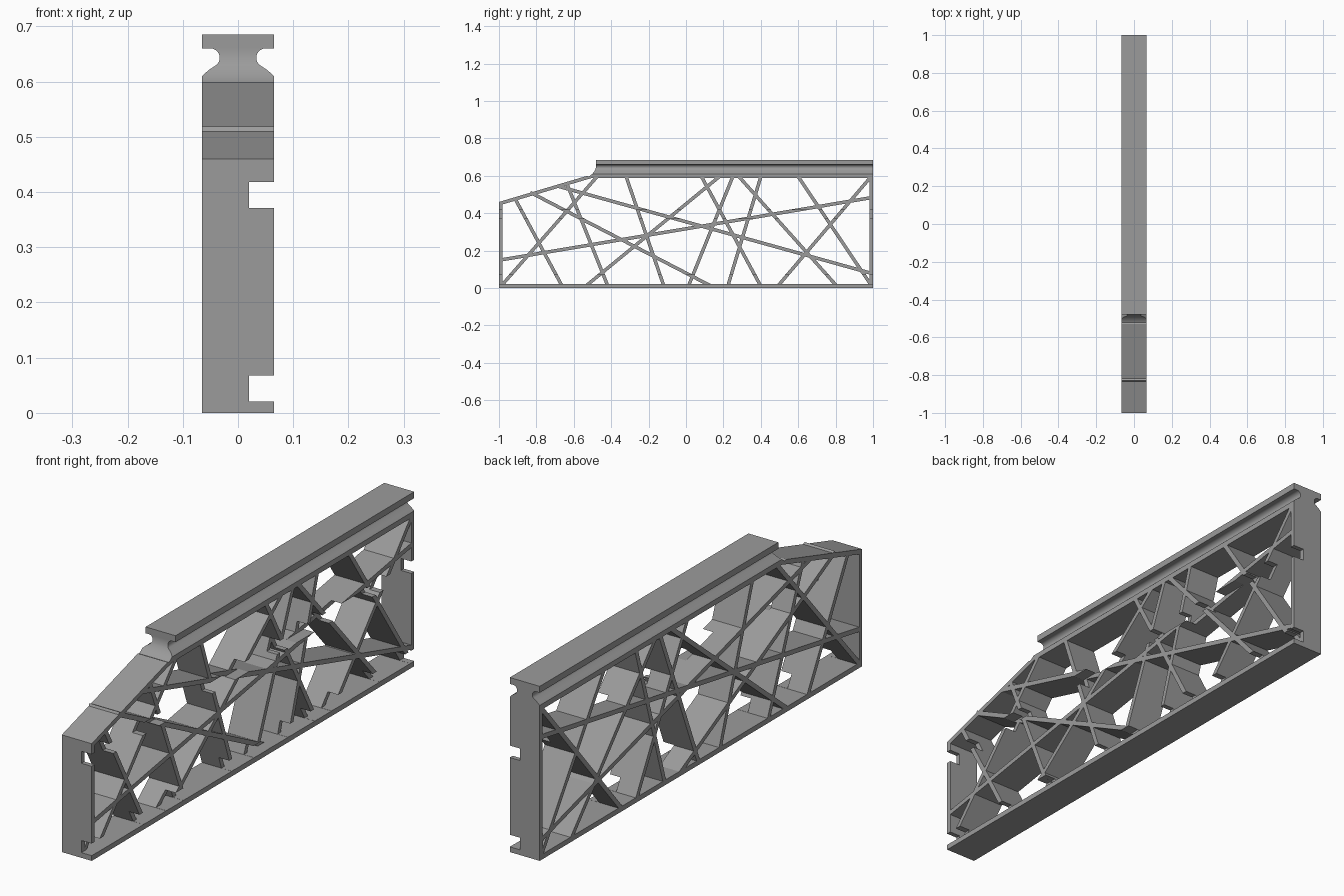
import bpy, bmesh, math
from mathutils import Vector

if "Cube" in bpy.data.objects:
    bpy.data.objects.remove(bpy.data.objects["Cube"])

W = 0.065      # half width of the panel
T = 0.018      # thickness of the frame and struts

grey = bpy.data.materials.new("mid_grey")
grey.diffuse_color = (0.33, 0.33, 0.33, 1)
grey.use_nodes = True
grey.node_tree.nodes["Principled BSDF"].inputs["Base Color"].default_value = grey.diffuse_color


def finish(name, bm):
    bmesh.ops.recalc_face_normals(bm, faces=bm.faces)
    me = bpy.data.meshes.new(name)
    bm.to_mesh(me)
    bm.free()
    me.materials.append(grey)
    ob = bpy.data.objects.new(name, me)
    bpy.context.collection.objects.link(ob)
    return ob


def plate(name, outline, x0=-W, x1=W):
    """Extrude a (y, z) outline across the width."""
    bm = bmesh.new()
    a = [bm.verts.new((x0, y, z)) for y, z in outline]
    b = [bm.verts.new((x1, y, z)) for y, z in outline]
    bm.faces.new(a)
    bm.faces.new(b[::-1])
    n = len(a)
    for i in range(n):
        j = (i + 1) % n
        bm.faces.new((a[i], b[i], b[j], a[j]))
    return finish(name, bm)


def box(name, y0, y1, z0, z1, x0=-W, x1=W):
    return plate(name, [(y0, z0), (y1, z0), (y1, z1), (y0, z1)], x0, x1)


def strut(name, p, q):
    p, q = Vector(p), Vector(q)
    d = (q - p).normalized()
    n = Vector((-d.y, d.x)) * T / 2
    p, q = p - d * 0.008, q + d * 0.008
    return plate(name, [p - n, q - n, q + n, p + n])


# Frame
bottom = box("bottom_plate", -1, 1, 0, 0.02)
slope = plate("sloped_top", [(-1, 0.46), (-0.53, 0.599), (-0.5, 0.589), (-1, 0.441)])
notched = [plate("front_wall", [(-1, 0.01), (-1 + T, 0.01), (-1 + T, 0.455), (-1, 0.45)]),
           box("back_wall", 1 - T, 1, 0.01, 0.6)]

# Crossing struts, as (y, z) end points
lines = [((-0.99, 0.15), (0.985, 0.482)), ((-0.67, 0.54), (0.985, 0.08)),
         ((-0.98, 0.02), (-0.48, 0.59)), ((-0.91, 0.47), (-0.665, 0.015)),
         ((-0.825, 0.507), (0.125, 0.015)), ((-0.635, 0.553), (-0.42, 0.015)),
         ((-0.53, 0.015), (0.178, 0.595)), ((-0.32, 0.595), (-0.12, 0.015)),
         ((0.015, 0.015), (0.25, 0.595)), ((0.083, 0.595), (0.397, 0.015)),
         ((0.225, 0.015), (0.4, 0.595)), ((0.283, 0.595), (0.802, 0.015)),
         ((0.495, 0.015), (0.985, 0.59)), ((0.6, 0.595), (0.983, 0.025))]
notched += [strut(f"strut_{i + 1}", p, q) for i, (p, q) in enumerate(lines)]

# Two long slots cut through the right side
cutters = [box("lower_slot_cutter", -1.1, 1.1, 0.0205, 0.068, 0.02, 0.1),
           box("upper_slot_cutter", -1.1, 1.1, 0.371, 0.418, 0.02, 0.1)]
for ob in notched:
    bpy.context.view_layer.objects.active = ob
    for c in cutters:
        m = ob.modifiers.new("slot", 'BOOLEAN')
        m.operation = 'DIFFERENCE'
        m.solver = 'EXACT'
        m.object = c
        bpy.ops.object.modifier_apply(modifier=m.name)
for c in cutters:
    bpy.data.objects.remove(c)

# Top rail: half profile (x, z) with a rounded groove, front end swept in a curve
profile = [(W, 0.589), (W, 0.593), (W, 0.597), (W, 0.602), (W, 0.61), (0.054, 0.62)]
for i in range(9):
    a = math.radians(225 - i * 135 / 8)
    profile.append((0.05 + 0.017 * math.cos(a), 0.643 + 0.017 * math.sin(a)))
profile += [(W, 0.66), (W, 0.685)]


def front_end(z):
    r, yc, zc = 0.07, -0.55, 0.66
    if z >= zc:
        return yc + r
    return yc + math.sqrt(max(r * r - (zc - z) ** 2, 0.02 ** 2))


bm = bmesh.new()
rows = []
for x, z in profile:
    y = front_end(z)
    rows.append([bm.verts.new(c) for c in ((x, y, z), (x, 1, z), (-x, 1, z), (-x, y, z))])
for lo, hi in zip(rows, rows[1:]):
    for k in range(4):
        j = (k + 1) % 4
        bm.faces.new((lo[k], lo[j], hi[j], hi[k]))
bm.faces.new(rows[0])
bm.faces.new(rows[-1])
rail = finish("top_rail", bm)
bpy.ops.object.select_all(action='DESELECT')
rail.select_set(True)
bpy.context.view_layer.objects.active = rail
bpy.ops.object.shade_smooth_by_angle(angle=math.radians(28))
